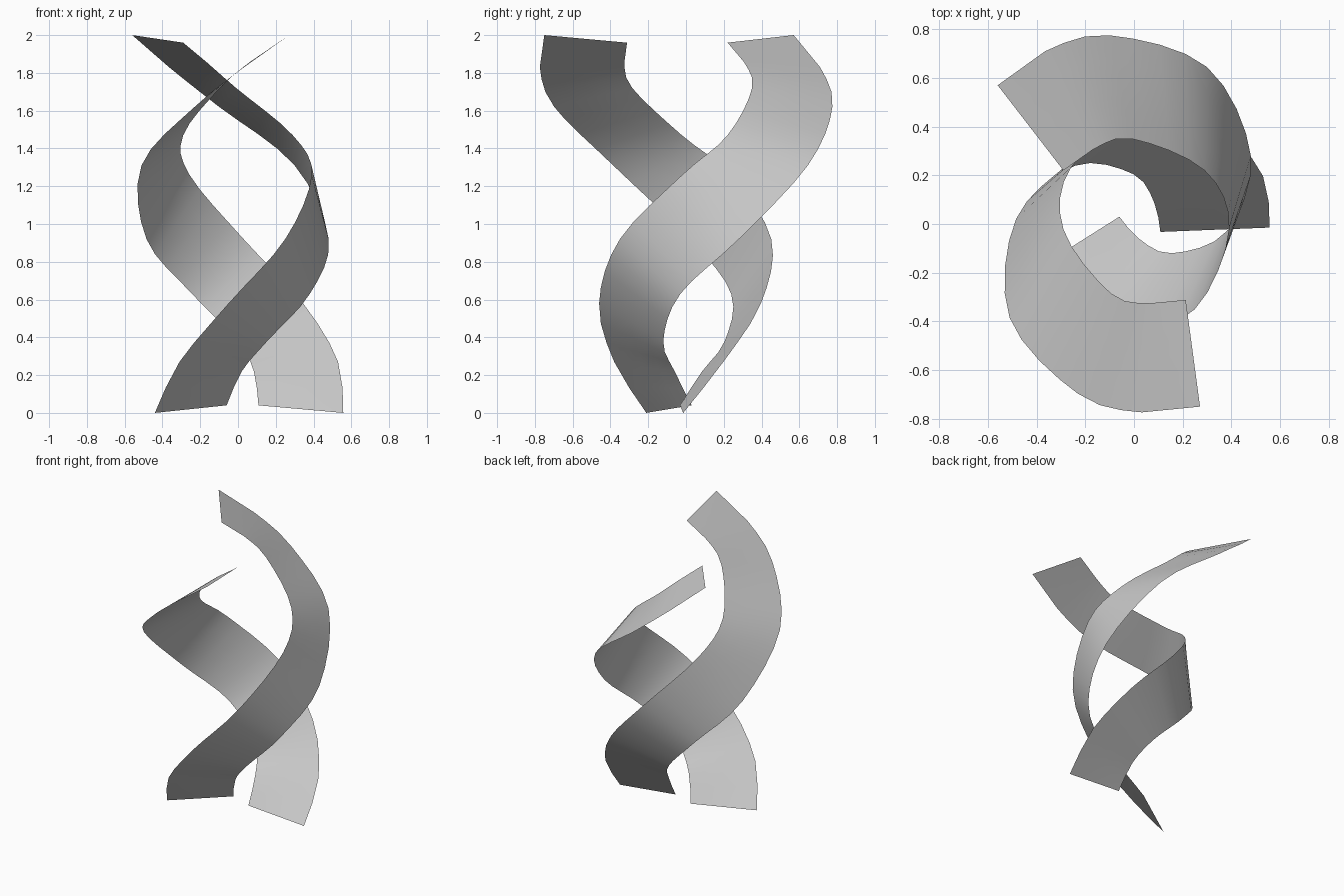
import bpy
from mathutils import Vector, Matrix
from math import radians

if "Cube" in bpy.data.objects:
    bpy.data.objects.remove(bpy.data.objects["Cube"])

# Cross-sections of one twisted ribbon: the two edge points at each station
EDGE_A = [(-.44, -.21, 0), (-.31, -.38, .27), (-.05, -.46, .58), (.25, -.35, .92),
          (.39, -.02, 1.26), (.29, .22, 1.47), (-.01, .35, 1.72),
          (-.17, .305, 1.86), (-.29, .22, 1.96)]
EDGE_B = [(-.06, .03, .04), (.02, -.06, .22), (.155, -.12, .38), (.38, -.03, .63),
          (.48, .28, .92), (.30, .645, 1.31), (-.10, .775, 1.62),
          (-.365, .71, 1.83), (-.56, .57, 2.0)]
STEPS = [2, 3, 4, 4, 4, 4, 3, 1]


def spline(points):
    """Smooth curve through the points (Catmull-Rom)."""
    p = [Vector(v) for v in points]
    p = [2 * p[0] - p[1]] + p + [2 * p[-1] - p[-2]]
    out = []
    for i, n in enumerate(STEPS):
        a, b, c, d = p[i:i + 4]
        for k in range(n):
            t = k / n
            out.append(0.5 * (2 * b + (c - a) * t + (2 * a - 5 * b + 4 * c - d) * t * t
                              + (3 * b - a - 3 * c + d) * t ** 3))
    return out + [p[-2]]


def ribbon(name, matrix):
    rows = list(zip(spline(EDGE_A), spline(EDGE_B)))
    across = 4
    verts = [matrix @ a.lerp(b, j / across) for a, b in rows for j in range(across + 1)]
    w = across + 1
    faces = [(i * w + j, i * w + j + 1, (i + 1) * w + j + 1, (i + 1) * w + j)
             for i in range(len(rows) - 1) for j in range(across)]
    mesh = bpy.data.meshes.new(name)
    mesh.from_pydata(verts, [], faces)
    mesh.shade_smooth()
    obj = bpy.data.objects.new(name, mesh)
    bpy.context.collection.objects.link(obj)
    return obj


# Two identical ribbons, the second turned about the vertical
ribbon("left_ribbon", Matrix.Identity(4))
ribbon("right_ribbon", Matrix.Rotation(radians(150), 4, 'Z')
       @ Matrix.Translation((-.05, -.056, 0)))
